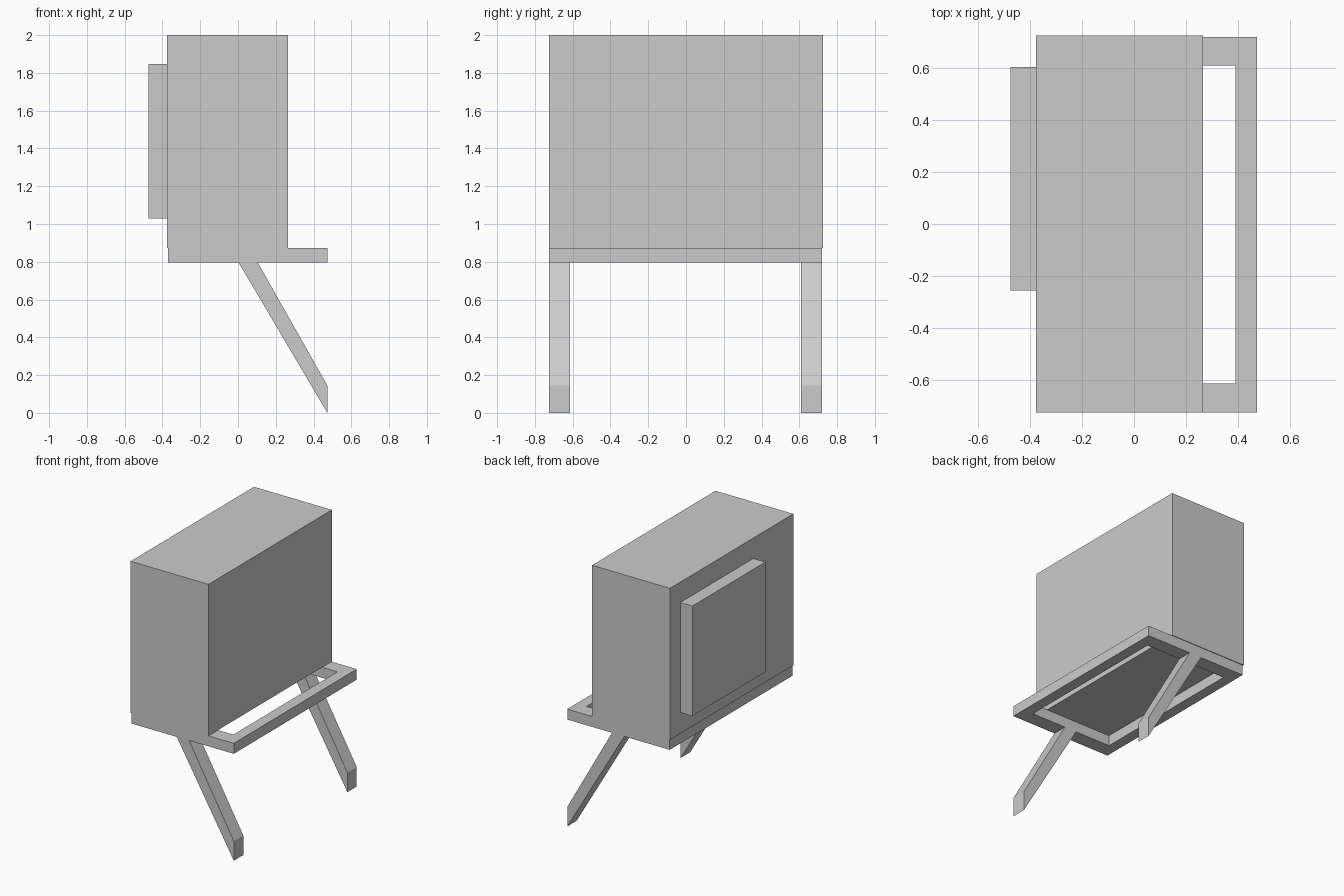
import bpy, bmesh

if "Cube" in bpy.data.objects:
    bpy.data.objects.remove(bpy.data.objects["Cube"])


def make_object(name, bm):
    bmesh.ops.recalc_face_normals(bm, faces=bm.faces[:])
    mesh = bpy.data.meshes.new(name)
    bm.to_mesh(mesh)
    bm.free()
    obj = bpy.data.objects.new(name, mesh)
    bpy.context.collection.objects.link(obj)
    return obj


def box(name, x, y, z):
    bm = bmesh.new()
    bmesh.ops.create_cube(bm, size=1)
    for v in bm.verts:
        v.co = [r[0] if c < 0 else r[1] for c, r in zip(v.co, (x, y, z))]
    return make_object(name, bm)


def side_prism(name, profile, y0, y1):
    """Extrude an x-z profile from y0 to y1."""
    bm = bmesh.new()
    face = bm.faces.new([bm.verts.new((x, y0, z)) for x, z in profile])
    ext = bmesh.ops.extrude_face_region(bm, geom=[face])
    for v in ext["geom"]:
        if isinstance(v, bmesh.types.BMVert):
            v.co.y = y1
    return make_object(name, bm)


def ring(name, outer, inner, z0, z1):
    """Rectangular frame; outer and inner are (x0, x1, y0, y1)."""
    bm = bmesh.new()

    def loop(r, z):
        x0, x1, y0, y1 = r
        return [bm.verts.new((x, y, z)) for x, y in
                ((x0, y0), (x1, y0), (x1, y1), (x0, y1))]

    loops = [loop(outer, z0), loop(outer, z1), loop(inner, z1), loop(inner, z0)]
    for k in range(4):
        a, b = loops[k], loops[(k + 1) % 4]
        for i in range(4):
            j = (i + 1) % 4
            bm.faces.new((a[i], a[j], b[j], b[i]))
    return make_object(name, bm)


# Main cabinet and the offset panel on its rear side
box("cabinet", (-0.376, 0.265), (-0.725, 0.725), (0.873, 2.0))
box("rear_panel", (-0.475, -0.376), (-0.255, 0.604), (1.03, 1.848))

# Open rectangular support frame under the cabinet
ring("support_frame", (-0.37, 0.473, -0.725, 0.72),
     (-0.29, 0.391, -0.613, 0.61), 0.795, 0.873)

# Slanted legs, cut vertically at the foot
leg_profile = [(0.004, 0.795), (0.105, 0.795), (0.473, 0.145), (0.473, 0.0)]
for label, y0, y1 in (("front", -0.725, -0.613), ("back", 0.61, 0.72)):
    side_prism(label + "_leg", leg_profile, y0, y1)
